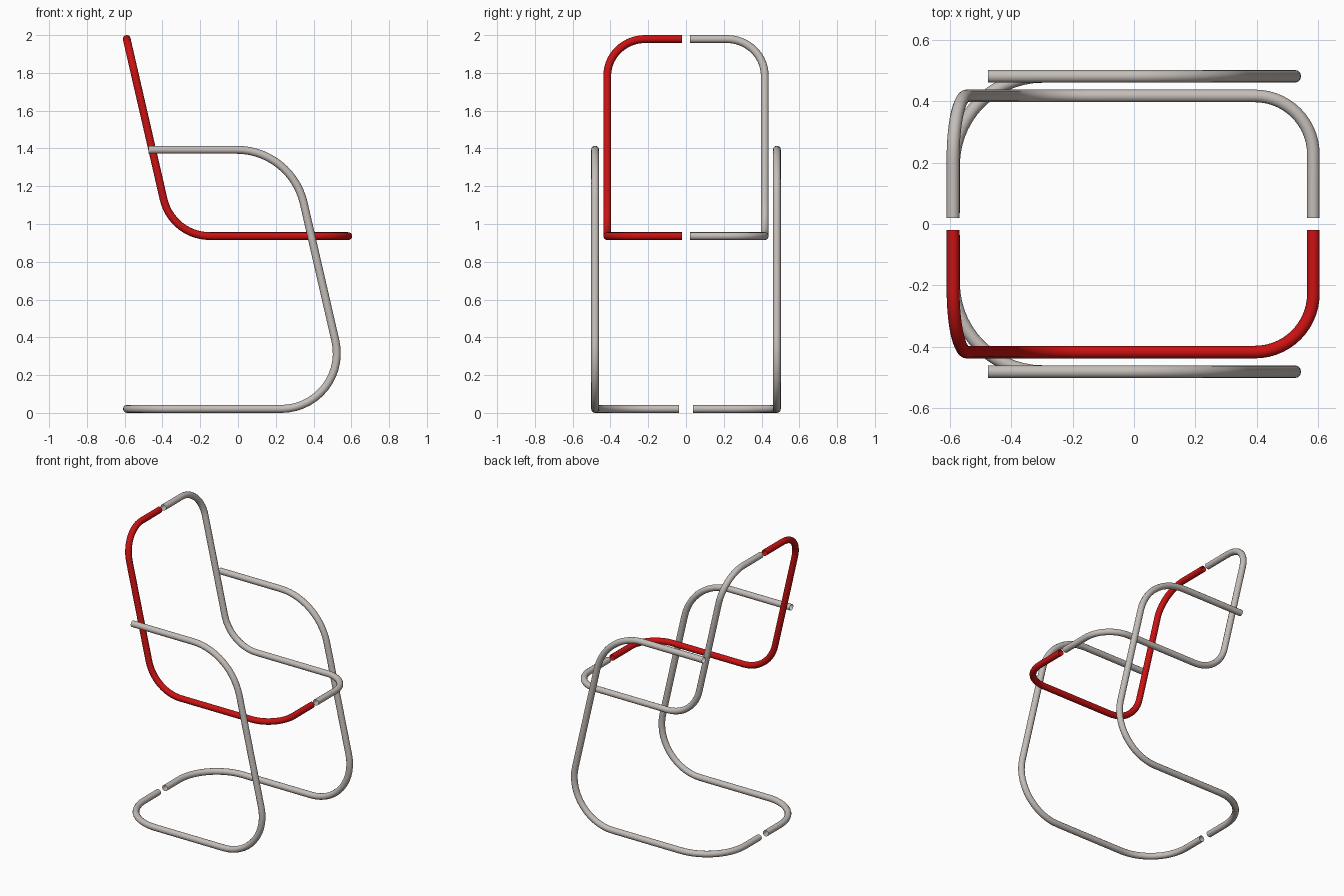
import bpy
import math
from mathutils import Vector

if "Cube" in bpy.data.objects:
    bpy.data.objects.remove(bpy.data.objects["Cube"])

TUBE = 0.021
SLOPE = 0.23          # lean shared by the backrest and the front legs
SEAT_Z, TOP_Z, ARM_Z, BASE_Z = 0.936, 1.979, 1.393, 0.021


def material(name, color):
    m = bpy.data.materials.new(name)
    m.diffuse_color = (*color, 1.0)
    m.use_nodes = True
    m.node_tree.nodes["Principled BSDF"].inputs["Base Color"].default_value = m.diffuse_color
    return m


red = material("red_enamel", (0.60, 0.006, 0.006))
steel = material("warm_grey_steel", (0.56, 0.515, 0.485))


def rounded_path(corners, steps=14):
    """Polyline whose inner corners (point, tangent length) become true arcs."""
    pts = [Vector(c[0]) for c in corners]
    out = [pts[0]]
    for i in range(1, len(pts) - 1):
        p, length = pts[i], corners[i][1]
        a = (pts[i - 1] - p).normalized()
        b = (pts[i + 1] - p).normalized()
        half = a.angle(b) / 2
        radius = length * math.tan(half)
        bis = (a + b).normalized()
        center = p + bis * (length / math.cos(half))
        start, end = p + a * length - center, p + b * length - center
        sweep = start.angle(end)
        for k in range(steps + 1):
            t = k / steps
            d = (start * math.sin((1 - t) * sweep) + end * math.sin(t * sweep)) / math.sin(sweep)
            out.append(center + d.normalized() * radius)
    out.append(pts[-1])
    return out


def tube(name, corners, side, mat):
    """Bent open-ended pipe, mirrored across y by side."""
    pts = rounded_path([((c[0][0], c[0][1] * side, c[0][2]), c[1]) for c in corners])
    cu = bpy.data.curves.new(name, 'CURVE')
    cu.dimensions = '3D'
    cu.bevel_depth = TUBE
    cu.bevel_resolution = 4
    cu.use_fill_caps = False
    sp = cu.splines.new('POLY')
    sp.points.add(len(pts) - 1)
    for q, p in zip(sp.points, pts):
        q.co = (*p, 1.0)
    cu.materials.append(mat)
    ob = bpy.data.objects.new(name, cu)
    bpy.context.collection.objects.link(ob)
    bpy.ops.object.select_all(action='DESELECT')
    ob.select_set(True)
    bpy.context.view_layer.objects.active = ob
    bpy.ops.object.convert(target='MESH')
    bpy.ops.object.shade_smooth_by_angle(angle=math.radians(40))


# Half of the seat and backrest loop
back_x, front_x, seat_y = -0.589, 0.584, 0.417
seat_half = [
    ((back_x, 0.02, TOP_Z), 0),
    ((back_x, seat_y, TOP_Z), 0.20),
    ((back_x + SLOPE * (TOP_Z - SEAT_Z), seat_y, SEAT_Z), 0.20),
    ((front_x, seat_y, SEAT_Z), 0.19),
    ((front_x, 0.02, SEAT_Z), 0),
]

# Half of the cantilever frame: armrest, leg and floor runner
leg_y = 0.481
leg_half = [
    ((-0.475, leg_y, ARM_Z), 0),
    ((0.283, leg_y, ARM_Z), 0.29),
    ((0.283 + SLOPE * (ARM_Z - BASE_Z), leg_y, BASE_Z), 0.37),
    ((-0.588, leg_y, BASE_Z), 0.29),
    ((-0.588, 0.036, BASE_Z), 0),
]

for label, side, seat_mat in (("near", -1, red), ("far", 1, steel)):
    tube(f"seat_frame_{label}", seat_half, side, seat_mat)
    tube(f"leg_frame_{label}", leg_half, side, steel)
